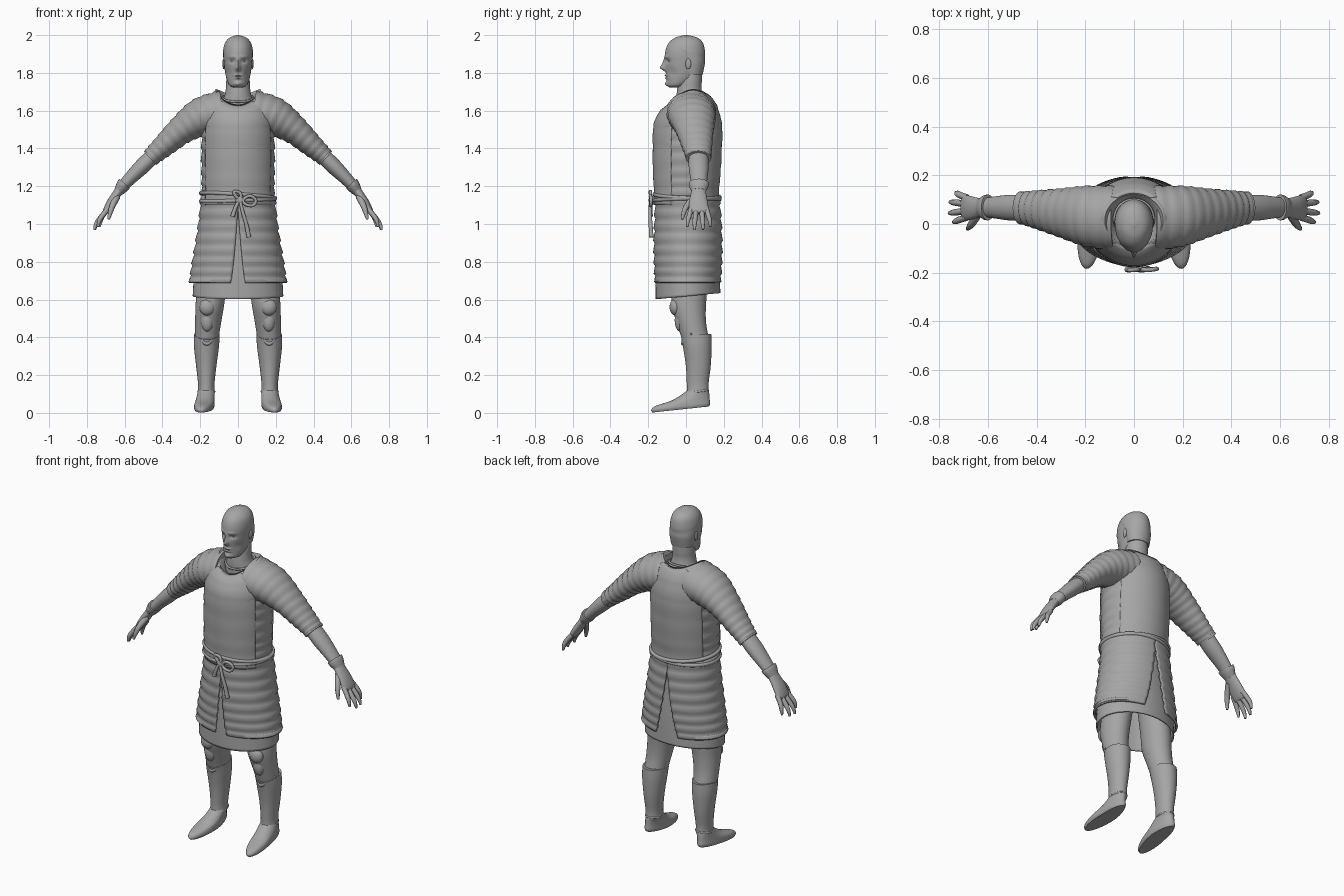
import bpy, bmesh, math
from mathutils import Vector

grey = bpy.data.materials.new("plain_grey")
grey.diffuse_color = (0.38, 0.38, 0.38, 1)


def sample(rows, t):
    """Catmull-Rom value along a list of equal-length rows, t in 0..1."""
    f = t * (len(rows) - 1)
    i = min(int(f), len(rows) - 2)
    f -= i
    p = [rows[max(0, min(len(rows) - 1, i + k))] for k in (-1, 0, 1, 2)]
    return [0.5 * (2 * b + (c - a) * f + (2 * a - 5 * b + 4 * c - d) * f * f
                   + (3 * b - a - 3 * c + d) * f ** 3) for a, b, c, d in zip(*p)]


def finish(ob, angle=35):
    bpy.ops.object.select_all(action='DESELECT')
    ob.select_set(True)
    bpy.context.view_layer.objects.active = ob
    ob.data.materials.clear()
    ob.data.materials.append(grey)
    bpy.ops.object.shade_smooth_by_angle(angle=math.radians(angle))
    return ob


def loft(name, rows, n=40, steps=24, bands=0, amp=0.0, arc=None, caps=True,
         sign=1, thick=0.0, sculpt=None):
    """Rows: centre x, y, z, radius a, radius b, tilt about y, saddle, slope.
    bands makes soft overlapping lames; arc(t) gives an open angle range."""
    rows = [tuple(r) + (0,) * (8 - len(r)) for r in rows]
    if bands:
        ts = [((k + j) / bands, amp * h) for k in range(bands)
              for j, h in ((0, 0), (.35, .5), (.8, 1))] + [(1, 0)]
    else:
        ts = [(k / steps, 0) for k in range(steps + 1)]
    bm = bmesh.new()
    rings = []
    for t, off in ts:
        x, y, z, a, b, tilt, sad, slope = sample(rows, min(t, 1))
        tilt = math.radians(tilt)
        lo, hi = arc(t) if arc else (0, 360)
        ring = []
        for k in range(n):
            th = math.radians(lo + (hi - lo) * k / ((n - 1) if arc else n))
            c, s = math.cos(th), math.sin(th)
            u, v = (a + off) * c, (b + off) * s
            p = Vector((x + u * math.cos(tilt), y + v,
                        z + u * math.sin(tilt) + sad * c * c + slope * s))
            if sculpt:
                p = sculpt(p)
            p.x *= sign
            ring.append(bm.verts.new(p))
        rings.append(ring)
    for r, q in zip(rings, rings[1:]):
        for k in range(n - 1 if arc else n):
            bm.faces.new((r[k], r[(k + 1) % n], q[(k + 1) % n], q[k]))
    if caps and not arc:
        bm.faces.new(rings[0])
        bm.faces.new(rings[-1])
    bmesh.ops.recalc_face_normals(bm, faces=bm.faces)
    me = bpy.data.meshes.new(name)
    bm.to_mesh(me)
    bm.free()
    ob = bpy.data.objects.new(name, me)
    bpy.context.collection.objects.link(ob)
    if thick:
        m = ob.modifiers.new("thickness", 'SOLIDIFY')
        m.thickness = thick
        m.offset = 0
    return finish(ob, 75 if bands else 40)


def tube(name, pts, radii, cyclic=False):
    """Round tapered cord through points."""
    cu = bpy.data.curves.new(name, 'CURVE')
    cu.dimensions, cu.bevel_depth, cu.bevel_resolution = '3D', 1.0, 2
    cu.use_fill_caps, cu.resolution_u = True, 5
    sp = cu.splines.new('NURBS')
    sp.points.add(len(pts) - 1)
    for q, p, r in zip(sp.points, pts, radii):
        q.co, q.radius = (*p, 1), r
    sp.use_endpoint_u, sp.use_cyclic_u, sp.order_u = not cyclic, cyclic, 3
    ob = bpy.data.objects.new(name, cu)
    bpy.context.collection.objects.link(ob)
    bpy.ops.object.select_all(action='DESELECT')
    ob.select_set(True)
    bpy.context.view_layer.objects.active = ob
    bpy.ops.object.convert(target='MESH')
    return finish(bpy.context.object, 50)


def ball(name, loc, size):
    bpy.ops.mesh.primitive_uv_sphere_add(segments=20, ring_count=12, location=loc)
    ob = bpy.context.object
    ob.name, ob.scale = name, size
    return finish(ob, 80)


# Head: bumps are x, z, width, height, push along y
BUMPS = [(.031, 1.862, .016, .011, .010), (.028, 1.885, .022, .008, -.005),
         (0, 1.852, .009, .024, -.014), (0, 1.826, .013, .016, -.026),
         (0, 1.787, .020, .006, -.010), (0, 1.772, .018, .006, -.009),
         (0, 1.780, .020, .002, .004), (0, 1.742, .020, .012, -.012),
         (.052, 1.80, .016, .024, .008)]


def face(p):
    if p.y < -0.02:
        w = min(1, (-0.02 - p.y) / 0.03)
        for x, z, sx, sz, d in BUMPS:
            p.y += w * d * math.exp(-((abs(p.x) - x) / sx) ** 2 - ((p.z - z) / sz) ** 2)
    return p


def toe_out(p):
    p.x += .10 * max(0, -p.y)
    return p


loft("head", [(0, -.055, 1.722, .022, .03), (0, -.045, 1.735, .046, .053), (0, -.02, 1.77, .061, .082),
              (0, -.010, 1.81, .069, .096), (0, -.008, 1.86, .075, .102), (0, -.008, 1.91, .077, .102),
              (0, -.004, 1.955, .068, .090), (0, 0, 1.985, .045, .060), (0, 0, 2.0, .006, .008)],
     n=80, steps=90, sculpt=face)
loft("hair", [(0, .035, 1.79, .066, .053), (0, .030, 1.85, .0755, .070), (0, .012, 1.90, .079, .088, 0, 0, -.02),
              (0, .004, 1.925, .078, .097, 0, 0, -.012), (0, .001, 1.96, .068, .088),
              (0, .001, 1.987, .044, .058), (0, .001, 2.0, .006, .008)], n=48, steps=30)
loft("neck", [(0, .035, 1.58, .105, .085), (0, .03, 1.64, .088, .080), (0, .020, 1.68, .071, .070),
              (0, .018, 1.72, .064, .064), (0, .022, 1.76, .062, .062), (0, .03, 1.82, .055, .055)])
for s in (1, -1):
    ball("ear", (s * .076, .012, 1.848), (.007, .015, .028))
    ball("eye", (s * .030, -.083, 1.861), (.011, .010, .007))

# Torso armour with overlapping lames, then front and back plates
TORSO = [(0, .015, 1.65, .118, .105, 0, .055, .025), (0, .014, 1.61, .16, .140, 0, .035, .012),
         (0, .010, 1.54, .182, .166, 0, .01), (0, .008, 1.47, .186, .172), (0, .006, 1.37, .188, .170),
         (0, .004, 1.26, .187, .166), (0, .002, 1.18, .186, .160), (0, .002, 1.10, .190, .160)]
loft("torso_armour", TORSO, n=56, bands=11, amp=.008, caps=False, thick=.004)
PLATE = [(x, y, z, a + .004, b + .007, *r) for x, y, z, a, b, *r in TORSO]
for nm, mid in (("chest_plate", -90), ("back_plate", 90)):
    loft(nm, PLATE, n=40, bands=6, amp=.0025, thick=.008,
         arc=lambda t, m=mid: (m - 34 - 28 * min(1, t * 4), m + 34 + 28 * min(1, t * 4)))
loft("collar_edge", [(0, .015, 1.658, .120, .107, 0, .053, .025), (0, .016, 1.648, .105, .096, 0, .045, .022),
                     (0, .02, 1.63, .088, .08, 0, .03, .02), (0, .02, 1.60, .07, .07)], caps=False, steps=10)
tube("shirt_collar", [(.082 * math.cos(k * math.pi / 8), .022 + .080 * math.sin(k * math.pi / 8),
                       1.667 + .02 * math.sin(k * math.pi / 8)) for k in range(16)], [.006] * 16, True)

# Hollow tunic hem below the armour skirt
loft("tunic", [(0, .004, 1.14, .180, .150), (0, .004, .95, .198, .158), (0, .008, .78, .225, .165),
               (0, .010, .618, .236, .168, 0, 0, .016)], n=56, caps=False, thick=.008)
SKIRT = [(0, .006, 1.15, .188, .162), (0, .010, 1.03, .198, .168), (0, .011, .90, .217, .173),
         (0, .012, .78, .237, .173), (0, .012, .69, .250, .170)]

for s in (1, -1):
    # Skirt halves, slit at front and back
    loft("skirt_panel", SKIRT, n=44, bands=8, amp=.009, sign=s, thick=.008,
         arc=lambda t: (-90 + 10 * max(0, t - .15), 90 - 20 * max(0, t - .15)))
    loft("skirt_hem", [(0, .012, .712, .254, .174), (0, .012, .688, .256, .174)], n=44, steps=2, sign=s,
         thick=.008, arc=lambda t: (-81, 73))
    # Arm: softly banded sleeve, forearm, glove cuff
    loft("sleeve", [(.08, .025, 1.592, .112, .13, 82), (.195, .032, 1.565, .100, .122, 66),
                    (.30, .045, 1.497, .074, .098, 52), (.395, .058, 1.412, .057, .077, 48),
                    (.462, .066, 1.352, .045, .063, 48)], bands=11, amp=.005, sign=s)
    loft("sleeve_edge", [(.452, .066, 1.360, .049, .068, 48), (.466, .066, 1.348, .049, .068, 48)],
         steps=2, sign=s)
    loft("forearm", [(.42, .066, 1.39, .040, .050, 48), (.50, .067, 1.312, .042, .053, 47),
                     (.56, .068, 1.253, .036, .047, 47), (.62, .068, 1.190, .028, .038, 46)], sign=s)
    loft("glove_cuff", [(.600, .068, 1.215, .037, .053, 42), (.612, .068, 1.200, .036, .051, 42),
                        (.632, .068, 1.172, .027, .037, 40)], steps=8, sign=s)
    loft("palm", [(.615, .068, 1.195, .026, .036, 42), (.645, .066, 1.155, .023, .042, 38),
                  (.675, .066, 1.110, .022, .050, 32), (.698, .068, 1.070, .017, .052, 28),
                  (.704, .068, 1.055, .010, .046, 28)], n=28, steps=14, sign=s)
    for y0, y1, x1, z1 in ((.028, .008, .742, .985), (.055, .045, .760, .968),
                           (.082, .090, .757, .970), (.108, .128, .733, .985)):
        tube("finger", [(s * .685, y0, 1.085), (s * .718, (y0 + y1) / 2, 1.045),
                        (s * (x1 - .004), y1, z1 + .03), (s * x1, y1, z1)], [.014, .014, .012, .006])
    tube("thumb", [(s * .640, .045, 1.145), (s * .662, .008, 1.105), (s * .677, -.014, 1.06),
                   (s * .685, -.020, 1.025)], [.018, .017, .013, .007])

    # Leg, knee, tall boot and foot
    loft("leg", [(.12, .02, .80, .085, .09), (.142, .018, .64, .078, .092), (.150, .015, .56, .075, .090),
                 (.158, .028, .48, .069, .078), (.164, .045, .41, .064, .073), (.167, .06, .35, .062, .072),
                 (.168, .064, .25, .050, .062), (.168, .062, .14, .040, .054)], sign=s)
    ball("knee_cap", (s * .163, -.055, .56), (.042, .032, .045))
    ball("knee_lower", (s * .163, -.030, .49), (.034, .030, .060))
    loft("greave", [(.165, .054, .402, .068, .080, 0, .012, .014), (.167, .060, .35, .066, .076),
                    (.168, .065, .25, .054, .066), (.168, .062, .16, .044, .058),
                    (.168, .062, .118, .044, .058)], sign=s)
    tube("greave_trim", [(s * .106, .03, .42), (s * .130, -.005, .400), (s * .165, -.020, .355),
                         (s * .200, -.005, .400), (s * .227, .03, .42)], [.005, .008, .011, .008, .005])
    loft("foot", [(.176, -.028, .018, .046, .150, 0, 0, .016), (.176, -.028, .032, .052, .156, 0, 0, .016),
                  (.175, -.018, .055, .051, .143, 0, 0, .018), (.172, .025, .085, .047, .098, 0, 0, .018),
                  (.168, .061, .115, .045, .060), (.168, .062, .135, .042, .056)], steps=20, sign=s,
         sculpt=toe_out)
    tube("ankle_strap", [(s * (.168 + .044 * math.cos(k * math.pi / 6)), .060 + .058 * math.sin(k * math.pi / 6),
                          .112 + .01 * math.sin(k * math.pi / 6)) for k in range(12)], [.006] * 12, True)

# Cord belt: two wraps, bow knot and hanging ends
for j in (0, 1):
    tube("belt_cord", [(.198 * math.cos(k * math.pi / 12), .006 + .174 * math.sin(k * math.pi / 12),
                        1.150 - .022 * j + (.016 - .024 * j) * math.cos(k * math.pi / 12 + 2.6))
                       for k in range(24)], [.011] * 24, True)
ball("belt_knot", (.012, -.180, 1.125), (.026, .018, .024))
tube("bow_loop", [(.02, -.185, 1.125), (.06, -.19, 1.155), (.10, -.183, 1.13), (.085, -.186, 1.095),
                  (.04, -.188, 1.10)], [.009] * 5, True)
tube("bow_loop", [(.0, -.185, 1.13), (-.03, -.19, 1.175), (.01, -.188, 1.17), (.02, -.188, 1.14)],
     [.009] * 4, True)
tube("belt_end", [(.012, -.186, 1.12), (.025, -.192, 1.06), (.045, -.187, 1.0), (.058, -.184, .93)],
     [.009, .010, .011, .013])
tube("belt_end", [(.005, -.186, 1.12), (-.015, -.190, 1.09), (-.028, -.187, 1.04)], [.009, .010, .012])
